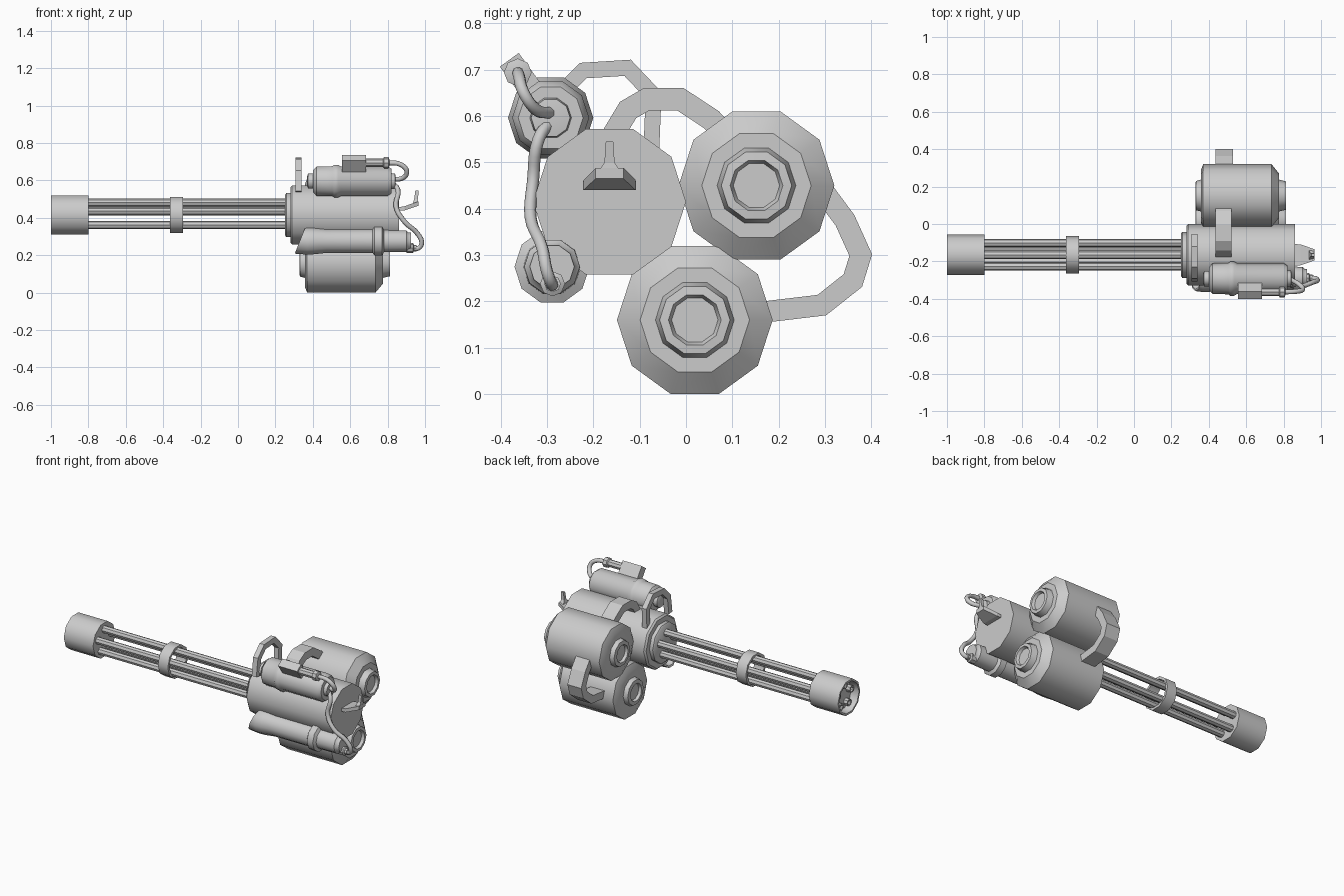
import bpy, bmesh
from math import cos, sin, pi, radians, atan2

if "Cube" in bpy.data.objects:
    bpy.data.objects.remove(bpy.data.objects["Cube"])


def finish(name, bm, smooth=True):
    bmesh.ops.recalc_face_normals(bm, faces=bm.faces)
    me = bpy.data.meshes.new(name)
    bm.to_mesh(me)
    bm.free()
    ob = bpy.data.objects.new(name, me)
    bpy.context.collection.objects.link(ob)
    if smooth:
        bpy.ops.object.select_all(action='DESELECT')
        ob.select_set(True)
        bpy.context.view_layer.objects.active = ob
        bpy.ops.object.shade_smooth_by_angle(angle=radians(40))
    return ob


def lathe(name, y, z, profile, n=10, closed=False):
    """Revolve (x, radius) pairs about an x-parallel axis; ends are capped unless closed."""
    bm = bmesh.new()
    rings = [[bm.verts.new((x, y + r * cos(2 * pi * i / n), z + r * sin(2 * pi * i / n)))
              for i in range(n)] for x, r in profile]
    pairs = list(zip(rings, rings[1:]))
    if closed:
        pairs.append((rings[-1], rings[0]))
    else:
        bm.faces.new(rings[0])
        bm.faces.new(rings[-1])
    for a, b in pairs:
        for i in range(n):
            j = (i + 1) % n
            bm.faces.new((a[i], a[j], b[j], b[i]))
    return finish(name, bm)


def strap(name, x0, x1, path, thick):
    """Flat bent strip following (y, z) points."""
    bm = bmesh.new()
    rows = [(bm.verts.new((x0, y, z)), bm.verts.new((x1, y, z))) for y, z in path]
    for a, b in zip(rows, rows[1:]):
        bm.faces.new((a[0], a[1], b[1], b[0]))
    ob = finish(name, bm, False)
    m = ob.modifiers.new("thickness", 'SOLIDIFY')
    m.thickness, m.offset, m.use_even_offset = thick, 0, True
    return ob


def hose(name, points, r):
    cu = bpy.data.curves.new(name, 'CURVE')
    cu.dimensions = '3D'
    cu.bevel_depth, cu.bevel_resolution, cu.resolution_u = r, 2, 5
    cu.use_fill_caps = True
    sp = cu.splines.new('BEZIER')
    sp.bezier_points.add(len(points) - 1)
    for bp, p in zip(sp.bezier_points, points):
        bp.co = p
        bp.handle_left_type = bp.handle_right_type = 'AUTO'
    ob = bpy.data.objects.new(name, cu)
    bpy.context.collection.objects.link(ob)


def loft(name, sections):
    """Box-like solid through rectangular sections (four points each)."""
    bm = bmesh.new()
    rings = [[bm.verts.new(p) for p in s] for s in sections]
    bm.faces.new(rings[0])
    bm.faces.new(rings[-1])
    for a, b in zip(rings, rings[1:]):
        for i in range(4):
            j = (i + 1) % 4
            bm.faces.new((a[i], a[j], b[j], b[i]))
    return finish(name, bm, False)


CY, CZ = -0.165, 0.415

# Main housing and front flange
lathe("housing", CY, CZ, [(0.28, 0.155), (0.29, 0.165), (0.862, 0.165)])
lathe("front_flange", CY, CZ, [(0.252, 0.115), (0.258, 0.123), (0.285, 0.123)])

# Five rotating barrels (hollow-ended)
for k in range(5):
    a = pi / 2 + k * 2 * pi / 5
    lathe(f"barrel_{k + 1}", CY + 0.066 * cos(a), CZ + 0.066 * sin(a),
          [(-0.93, 0.013), (-0.975, 0.014), (-0.975, 0.022), (0.26, 0.022)], 8)

# Muzzle shroud with recessed plate, and mid clamp
lathe("muzzle_shroud", CY, CZ, [(-0.95, 0.092), (-1.0, 0.097), (-1.0, 0.109), (-0.80, 0.109)])
lathe("barrel_clamp", CY, CZ, [(-0.363, 0.084), (-0.363, 0.1), (-0.295, 0.1), (-0.295, 0.084)],
      closed=True)

# Two ammunition drums
for name, y, z in (("lower_drum", 0.019, 0.16), ("upper_drum", 0.152, 0.45)):
    lathe(name, y, z, [(0.345, 0.05), (0.328, 0.055), (0.331, 0.078), (0.357, 0.085),
                       (0.357, 0.135), (0.37, 0.168), (0.735, 0.168), (0.775, 0.118),
                       (0.775, 0.085), (0.812, 0.076), (0.814, 0.057), (0.797, 0.05)])

# Upper canister
UY, UZ = -0.292, 0.596
lathe("upper_canister", UY, UZ,
      [(0.37, 0.028), (0.375, 0.042), (0.40, 0.042), (0.402, 0.062), (0.42, 0.082), (0.505, 0.084),
       (0.515, 0.092), (0.535, 0.092), (0.55, 0.083), (0.80, 0.083), (0.82, 0.07),
       (0.82, 0.045), (0.84, 0.042), (0.842, 0.028)])

# Lower canister with flared open front
LY, LZ = -0.289, 0.275
can = lathe("lower_canister", LY, LZ,
            [(0.39, 0.05), (0.33, 0.06), (0.33, 0.07), (0.37, 0.075), (0.41, 0.073), (0.47, 0.066),
             (0.72, 0.066), (0.73, 0.081), (0.77, 0.081), (0.78, 0.062), (0.90, 0.06),
             (0.91, 0.05), (0.925, 0.048)])
for v in can.data.vertices:
    if v.co.x < 0.34:
        v.co.x -= (v.co.z - LZ) * -0.4
lathe("hose_fitting_lower", -0.288, 0.238, [(0.90, 0.027), (0.935, 0.027), (0.94, 0.018), (0.955, 0.018)], 8)

# Control box on the upper canister, turned to the radial direction
by, bz, u = -0.357, 0.688, (-0.59, 0.81)
corners = [(by + s * 0.041 * u[0] + t * 0.025 * u[1], bz + s * 0.041 * u[1] - t * 0.025 * u[0])
           for s, t in ((1, 1), (1, -1), (-1, -1), (-1, 1))]
loft("control_box", [[(x, y, z) for y, z in corners] for x in (0.555, 0.685)])
lathe("box_connector", -0.363, 0.694, [(0.68, 0.022), (0.775, 0.022), (0.78, 0.03),
                                       (0.805, 0.03), (0.81, 0.016)], 8)

# Hoses
hose("upper_hose", [(0.79, -0.363, 0.694), (0.87, -0.36, 0.685), (0.902, -0.35, 0.65),
                    (0.885, -0.325, 0.615), (0.83, -0.292, 0.606)], 0.013)
hose("lower_hose", [(0.82, -0.29, 0.59), (0.855, -0.318, 0.55), (0.845, -0.33, 0.46),
                    (0.89, -0.335, 0.38), (0.96, -0.31, 0.315), (0.982, -0.3, 0.265),
                    (0.965, -0.29, 0.238), (0.93, -0.288, 0.238)], 0.013)

# Carry handle and two ammunition chutes
strap("carry_handle", 0.308, 0.34, [(-0.29, 0.54), (-0.275, 0.645), (-0.222, 0.698),
                                    (-0.126, 0.704), (-0.07, 0.645), (-0.075, 0.52)], 0.034)
strap("upper_chute", 0.436, 0.522, [(-0.175, 0.53), (-0.125, 0.613), (-0.085, 0.636),
                                    (-0.012, 0.636), (0.055, 0.592), (0.095, 0.55)], 0.048)
strap("side_chute", 0.436, 0.53, [(0.28, 0.46), (0.343, 0.375), (0.377, 0.30), (0.36, 0.245),
                                  (0.293, 0.192), (0.15, 0.175)], 0.046)

# Rear grip: tapering tongue with upright peg
loft("rear_grip", [[(x, CY + s * w, z) for s, z in ((-1, b), (1, b), (1, t), (-1, t))]
                   for x, w, b, t in ((0.85, 0.058, 0.44, 0.455), (0.89, 0.056, 0.44, 0.462),
                                      (0.965, 0.03, 0.465, 0.488))])
loft("grip_peg", [[(x + i * a, CY + j * w, z) for i, j in ((-1, -1), (1, -1), (1, 1), (-1, 1))]
                  for x, a, w, z in ((0.95, 0.014, 0.024, 0.48), (0.952, 0.01, 0.011, 0.50),
                                     (0.957, 0.009, 0.008, 0.545))])
